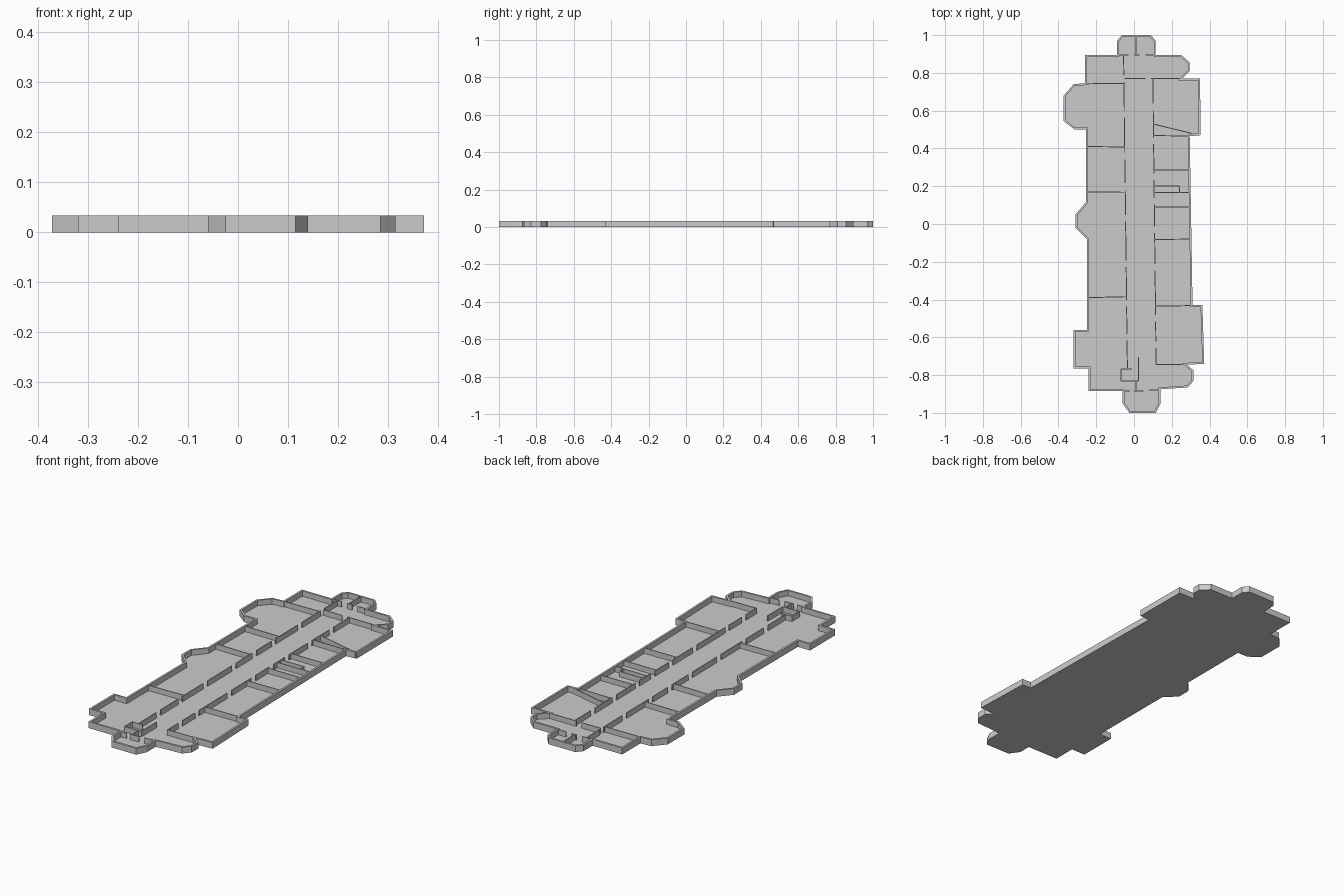
import bpy, bmesh
from mathutils import Vector

if "Cube" in bpy.data.objects:
    bpy.data.objects.remove(bpy.data.objects["Cube"])

H, FLOOR, RIM, THIN = 0.033, 0.005, 0.01, 0.005

# Outer plan outline, clockwise from the top left bump
OUTLINE = [(-.09, .97), (-.065, 1), (.09, 1), (.115, .97), (.115, .895), (.25, .895),
           (.295, .855), (.295, .81), (.255, .77), (.35, .77), (.352, .47), (.295, .465),
           (.31, -.43), (.362, -.43), (.372, -.74), (.28, -.745), (.315, -.775),
           (.315, -.83), (.285, -.865), (.14, -.875), (.14, -.95), (.115, -1),
           (-.025, -1), (-.06, -.95), (-.06, -.885), (-.24, -.885), (-.24, -.765),
           (-.32, -.765), (-.32, -.56), (-.25, -.56), (-.25, -.08), (-.31, -.02),
           (-.31, .05), (-.255, .115), (-.255, .5), (-.315, .5), (-.372, .545),
           (-.372, .68), (-.32, .74), (-.26, .745), (-.26, .895), (-.09, .895)]


def finish(bm, name):
    bmesh.ops.recalc_face_normals(bm, faces=bm.faces[:])
    me = bpy.data.meshes.new(name)
    bm.to_mesh(me)
    bm.free()
    ob = bpy.data.objects.new(name, me)
    bpy.context.collection.objects.link(ob)
    return ob


def inset(pts, d):
    """Mitred inward offset of a clockwise outline."""
    out = []
    for i, p in enumerate(pts):
        a, p, b = Vector(pts[i - 1]), Vector(p), Vector(pts[(i + 1) % len(pts)])
        e1, e2 = (p - a).normalized(), (b - p).normalized()
        n1, n2 = Vector((e1.y, -e1.x)), Vector((e2.y, -e2.x))
        out.append(p + (n1 + n2) * d / (1 + n1.dot(n2)))
    return out


# Tray: floor slab with a raised outer wall, as four stacked loops
bm = bmesh.new()
inner = inset(OUTLINE, RIM)
loops = [[bm.verts.new((p[0], p[1], z)) for p in pts]
         for pts, z in ((OUTLINE, 0), (OUTLINE, H), (inner, H), (inner, FLOOR))]
n = len(OUTLINE)
for lo, hi in zip(loops, loops[1:]):
    for i in range(n):
        j = (i + 1) % n
        bm.faces.new((lo[i], lo[j], hi[j], hi[i]))
bm.faces.new(loops[0])
bm.faces.new(loops[-1])
finish(bm, "floor_and_outer_wall")


def add_wall(bm, a, b, t=THIN):
    """Thin upright box between two plan points."""
    a, b = Vector(a), Vector(b)
    d = (b - a).normalized()
    s = Vector((-d.y, d.x)) * t / 2
    base = [a + s, b + s, b - s, a - s]
    lo = [bm.verts.new((p.x, p.y, FLOOR)) for p in base]
    hi = [bm.verts.new((p.x, p.y, H)) for p in base]
    bm.faces.new(lo)
    bm.faces.new(hi)
    for i in range(4):
        j = (i + 1) % 4
        bm.faces.new((lo[i], lo[j], hi[j], hi[i]))


def walls(name, segments):
    bm = bmesh.new()
    for x0, y0, x1, y1 in segments:
        add_wall(bm, (x0, y0), (x1, y1))
    finish(bm, name)


def corridor(name, top, bottom, doors, gap=0.035):
    """Long wall broken by doorways centred at the given y values."""
    top, bottom = Vector(top), Vector(bottom)

    def at(y):
        return top.lerp(bottom, (top.y - y) / (top.y - bottom.y))
    bm = bmesh.new()
    start = top.y
    for y in doors:
        add_wall(bm, at(start), at(y + gap / 2))
        start = y - gap / 2
    add_wall(bm, at(start), bottom)
    finish(bm, name)


corridor("left_corridor_wall", (-.055, .89), (-.035, -.77),
         (.77, .58, .36, .2, .03, -.21, -.42, -.6))
corridor("right_corridor_wall", (.1, .77), (.117, -.745),
         (.62, .44, .25, .12, -.03, -.23, -.5, -.64))

# Room partitions
walls("left_partitions", [(-.26, .742, -.058, .745), (-.255, .41, -.05, .408),
                          (-.255, .17, -.048, .168), (-.25, -.39, -.043, -.385)])
walls("right_partitions", [(-.05, .77, .06, .77), (.09, .77, .255, .77),
                           (.103, .468, .295, .466), (.1, .53, .345, .47),
                           (.105, .285, .295, .285), (.105, .2, .24, .2),
                           (.24, .2, .24, .168), (.105, .167, .3, .167),
                           (.107, .09, .3, .09), (.107, -.082, .3, -.08),
                           (.113, -.435, .31, -.432), (.117, -.745, .29, -.742)])
# End bump partitions and small closet
walls("end_partitions", [(-.09, .895, -.03, .895), (0, .895, .03, .895),
                         (.06, .895, .115, .895), (.01, .895, .01, .995),
                         (-.06, -.885, -.02, -.885), (.0, -.885, .05, -.883),
                         (.08, -.88, .14, -.877), (.01, -.885, .01, -.83)])
walls("closet", [(-.07, -.767, -.01, -.767), (-.07, -.767, -.07, -.83),
                 (-.07, -.83, .025, -.83), (.025, -.705, .025, -.83)])
